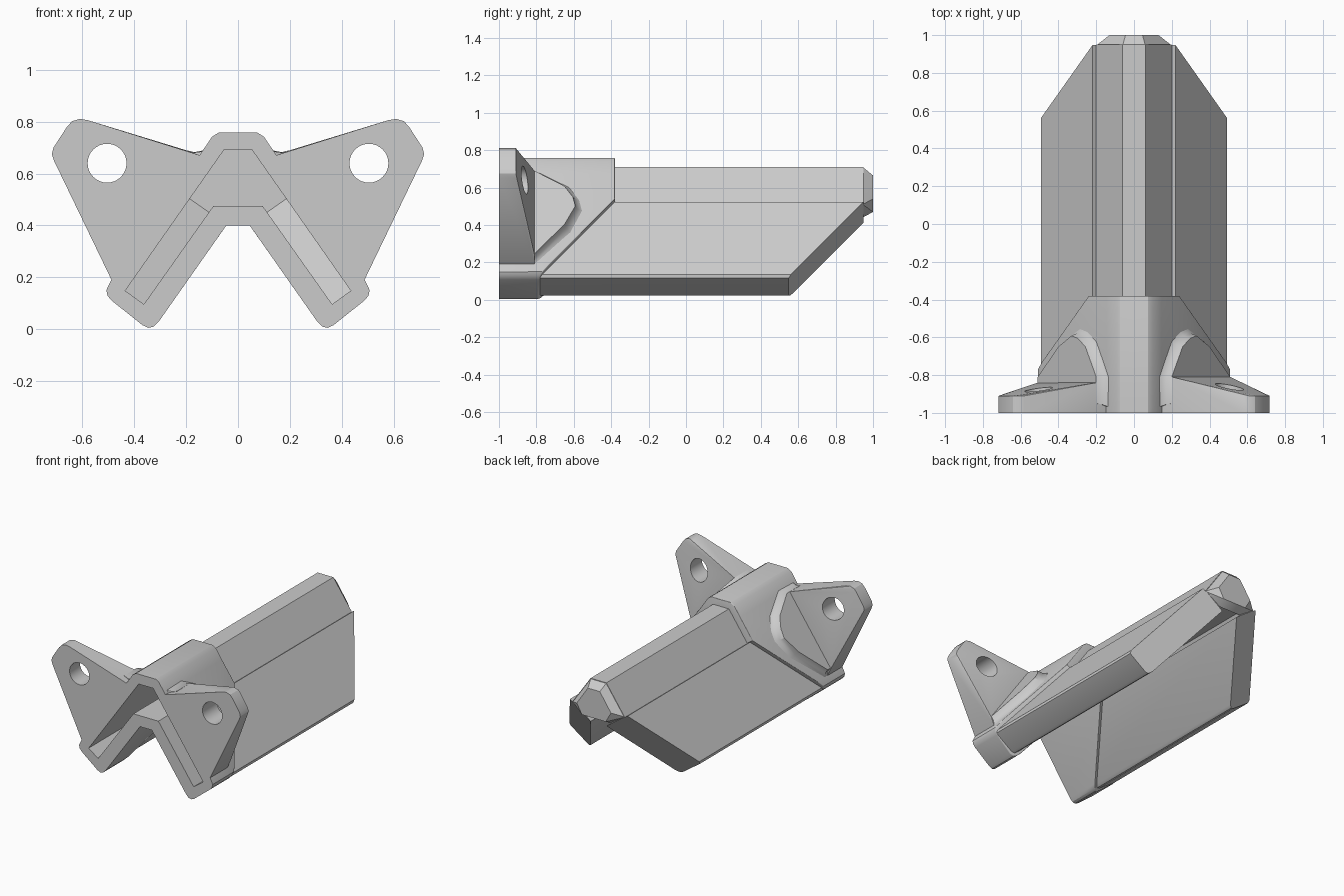
import bpy, bmesh, math
from mathutils import Vector

if "Cube" in bpy.data.objects:
    bpy.data.objects.remove(bpy.data.objects["Cube"])

grey = bpy.data.materials.new("plain_grey")
grey.use_nodes = True
grey.diffuse_color = (0.6, 0.6, 0.6, 1)
grey.node_tree.nodes["Principled BSDF"].inputs["Base Color"].default_value = (0.6, 0.6, 0.6, 1)

# Arm direction (down and out) and its outward normal in the x-z plane
ARM = math.radians(55)
D = Vector((math.cos(ARM), 0, -math.sin(ARM)))
N = Vector((math.sin(ARM), 0, math.cos(ARM)))
KNEE = -0.305                      # distance along the arm where the slanted ends start


def loft(rings):
    """Closed solid through rings of points."""
    bm = bmesh.new()
    loops = [[bm.verts.new(p) for p in ring] for ring in rings]
    for a, b in zip(loops, loops[1:]):
        for i in range(len(a)):
            j = (i + 1) % len(a)
            bm.faces.new((a[i], a[j], b[j], b[i]))
    bm.faces.new(loops[0])
    bm.faces.new(loops[-1])
    bmesh.ops.recalc_face_normals(bm, faces=bm.faces)
    return bm


def hull(points):
    bm = bmesh.new()
    for p in points:
        bm.verts.new(p)
    result = bmesh.ops.convex_hull(bm, input=bm.verts)
    loose = [v for v in bm.verts if not v.link_faces]
    bmesh.ops.delete(bm, geom=loose, context='VERTS')
    bmesh.ops.dissolve_limit(bm, angle_limit=0.01, verts=bm.verts, edges=bm.edges)
    bmesh.ops.recalc_face_normals(bm, faces=bm.faces)
    return bm


def half_prism(profile, y0, y1, rounding=0):
    """Half section run along y, its arm cut off at a slant at the back."""
    bm = loft([[(x, y, z) for x, z in profile] for y in (y0, y1)])
    bmesh.ops.bisect_plane(bm, geom=bm.verts[:] + bm.edges[:] + bm.faces[:],
                           plane_co=D * KNEE + Vector((0, y1, 0)),
                           plane_no=(D * 0.4 + Vector((0, 0.49, 0))).normalized(),
                           clear_outer=True)
    bmesh.ops.holes_fill(bm, edges=[e for e in bm.edges if e.is_boundary])
    bmesh.ops.recalc_face_normals(bm, faces=bm.faces)
    if rounding:
        rim = []
        for e in bm.edges:
            ny = sorted(f.normal.y for f in e.link_faces)
            outer = min(v.co.x for v in e.verts) > -0.04 or e.verts[0].co.x != e.verts[1].co.x
            if abs(ny[0]) < 0.1 and ny[1] > 0.3 and outer:
                rim.append(e)
        bmesh.ops.bevel(bm, geom=rim, offset=rounding, segments=3, profile=0.5,
                        affect='EDGES', clamp_overlap=True)
    return bm


def add(name, bm):
    mesh = bpy.data.meshes.new(name)
    bm.to_mesh(mesh)
    bm.free()
    mesh.materials.append(grey)
    obj = bpy.data.objects.new(name, mesh)
    bpy.context.collection.objects.link(obj)
    return obj


def finish(obj, cutter=None, mirrored=False):
    """Cut, mirror, then smooth the shallow edges."""
    if cutter:
        cut = obj.modifiers.new("cut", 'BOOLEAN')
        cut.operation, cut.solver, cut.object = 'DIFFERENCE', 'EXACT', cutter
    if mirrored:
        mirror = obj.modifiers.new("mirror", 'MIRROR')
        mirror.use_bisect_axis[0] = True
    bpy.ops.object.select_all(action='DESELECT')
    obj.select_set(True)
    bpy.context.view_layer.objects.active = obj
    bpy.ops.object.convert(target='MESH')
    bpy.ops.object.shade_smooth_by_angle(angle=math.radians(30))


# Hollow inside
cavity = add("cavity_cutter", half_prism(
    [(-.05, .69), (.055, .69), (.435, .148), (.363, .096), (.095, .475), (-.05, .475)],
    -1.1, 0.9))
cavity.hide_render = True

# Long guide body: thin spine with thicker wings
body = add("guide_body", half_prism(
    [(-.05, .71), (.06, .71), (.2, .51), (.219, .523), (.493, .135), (.492, .117),
     (.365, .028), (.345, .022), (.325, .035), (.06, .413), (.09, .437), (.078, .455),
     (-.05, .455)], -0.95, 0.95))
finish(body, cavity, True)

# Tapered end of the spine
near = [(.06, .71), (.2, .51), (.09, .44)]
far = [(.045, .665), (.13, .54), (.09, .47)]
nose = add("spine_end", hull([(s * x, y, z) for pts, y in ((near, .945), (far, 1.0))
                              for x, z in pts for s in (-1, 1)]))
finish(nose)

# Thick sleeve around the front
sleeve = add("front_sleeve", half_prism(
    [(-.05, .758), (.075, .758), (.1, .742), (.145, .676), (.49, .188), (.508, .15),
     (.503, .128), (.485, .108), (.368, .015), (.345, .005), (.325, .01), (.305, .03),
     (.045, .4), (-.05, .4)], -1.0, -0.38, 0.022))
finish(sleeve, cavity, True)
bpy.data.objects.remove(cavity)

# Mounting ears with bolt holes, each with a raised pad on the sleeve
rim = [(.58, .806), (.61, .811), (.64, .802), (.66, .78), (.712, .7), (.718, .675), (.71, .65)]
root = [(.13, .655), (.145, .67), (.488, .19), (.475, .18)]
pad = [(0, -.95), (0, -.81), (.1, -.65), (.17, -.605), (.23, -.592), (.35, -.65),
       (.54, -.81), (.54, -.95)]
for side, label, depth in ((1, "left", -.81), (-1, "right", -.84)):
    points = [(side * x, y, z) for x, z in rim for y in (-1, -.91)]
    points += [(side * x, y, z) for x, z in root for y in (-1, depth)]
    points += [(side * x, depth, z) for x, z in ((.2, .69), (.51, .24))]
    ear = add(label + "_ear", hull(points))
    bpy.ops.mesh.primitive_cylinder_add(vertices=32, radius=0.075, depth=0.6,
                                        location=(side * .505, -.95, .64),
                                        rotation=(math.pi / 2, 0, 0))
    drill = bpy.context.object
    drill.hide_render = True
    finish(ear, drill)
    bpy.data.objects.remove(drill)

    rings = []
    for sink, grow in ((0, 0), (.03, .012), (.048, .03), (.065, .055)):
        ring = []
        for u, y in pad:
            offset = Vector((u - .27, y + .81))
            offset += offset.normalized() * grow
            p = Vector((.2, 0, .69)) + D * (offset.x + .27) - N * sink
            ring.append((side * p.x, max(offset.y - .81, -.98), p.z))
        rings.append(ring)
    finish(add(label + "_pad", loft(rings)))
